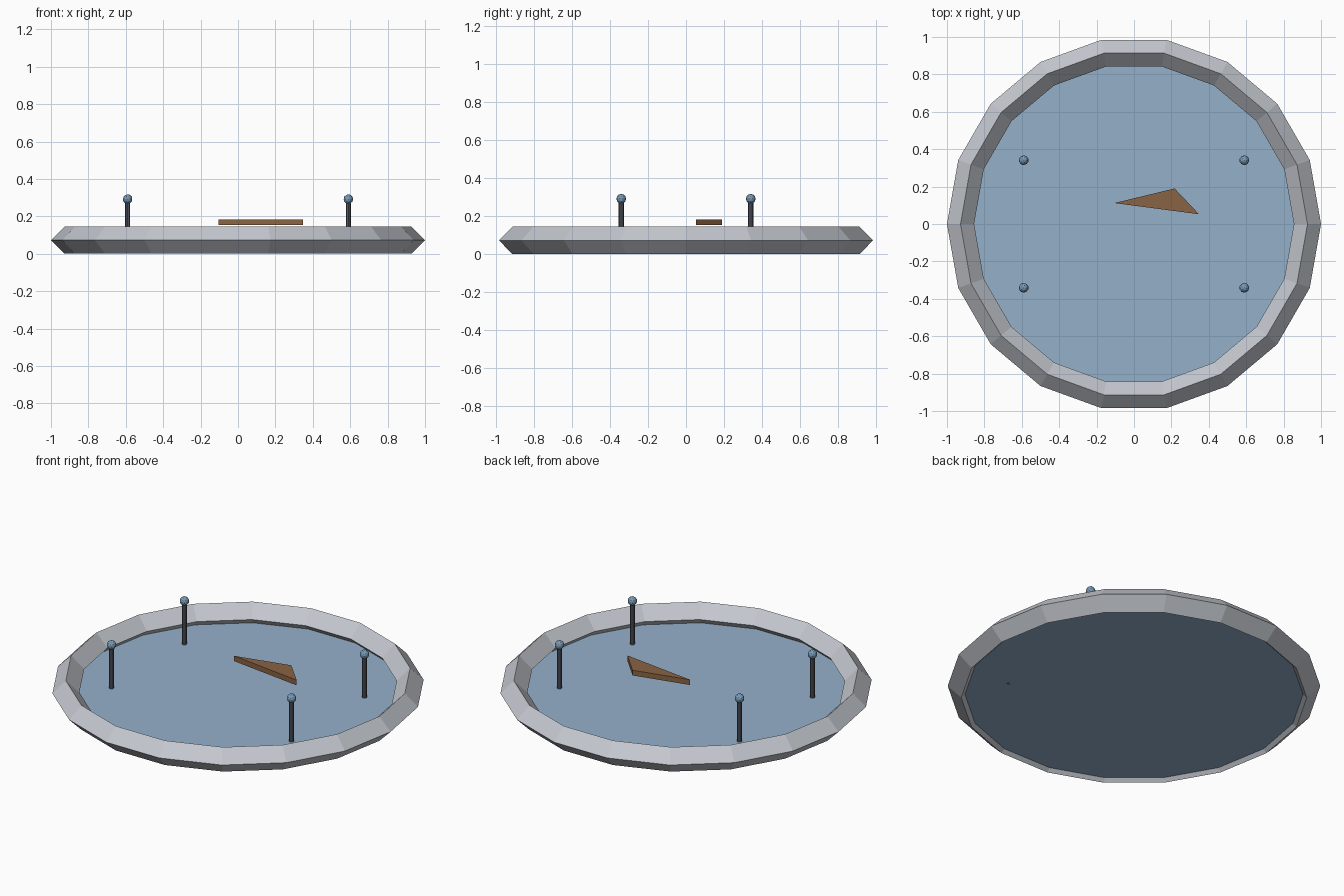
import bpy, bmesh, math

if "Cube" in bpy.data.objects:
    bpy.data.objects.remove(bpy.data.objects["Cube"])


def material(name, rgb):
    m = bpy.data.materials.new(name)
    m.diffuse_color = (*rgb, 1)
    m.use_nodes = True
    m.node_tree.nodes["Principled BSDF"].inputs["Base Color"].default_value = m.diffuse_color
    return m


stone = material("pale stone", (0.55, 0.575, 0.62))
water_blue = material("water blue", (0.30, 0.44, 0.59))
metal = material("dark metal", (0.09, 0.10, 0.12))
glass = material("lamp blue", (0.19, 0.33, 0.48))
wood = material("brown wood", (0.25, 0.125, 0.056))


def finish(name, mat):
    o = bpy.context.object
    o.name = name
    o.data.materials.append(mat)
    return o


# Rim: ring with a diamond cross-section
R, r = 0.9275, 0.0725
bpy.ops.mesh.primitive_torus_add(major_segments=18, minor_segments=4,
                                 major_radius=R, minor_radius=r,
                                 location=(0, 0, r))
finish("pool_rim", stone)

# Water: thin disc whose edge is buried in the rim
WATER_LOW, WATER_TOP = 0.02, 0.037
bpy.ops.mesh.primitive_cylinder_add(vertices=18, radius=0.912,
                                    depth=WATER_TOP - WATER_LOW,
                                    location=(0, 0, (WATER_TOP + WATER_LOW) / 2),
                                    rotation=(0, 0, math.radians(10)))
finish("water", water_blue)

# Four posts with faceted ball tops
LAMP_Z = 0.292
for sx in (-1, 1):
    for sy in (-1, 1):
        x, y = sx * 0.59, sy * 0.341
        bpy.ops.mesh.primitive_cylinder_add(vertices=8, radius=0.0135,
                                            depth=LAMP_Z - WATER_LOW,
                                            location=(x, y, (LAMP_Z + WATER_LOW) / 2))
        finish("post", metal)
        bpy.ops.mesh.primitive_ico_sphere_add(subdivisions=2, radius=0.026,
                                              location=(x, y, LAMP_Z))
        finish("post_ball", glass)

# Floating triangular board
bm = bmesh.new()
corners = [(-0.105, 0.112), (0.348, 0.052), (0.217, 0.19)]
face = bm.faces.new([bm.verts.new((x, y, 0.153)) for x, y in corners])
top = bmesh.ops.extrude_face_region(bm, geom=[face])
bmesh.ops.translate(bm, vec=(0, 0, 0.031),
                    verts=[g for g in top["geom"] if isinstance(g, bmesh.types.BMVert)])
bmesh.ops.recalc_face_normals(bm, faces=bm.faces)
mesh = bpy.data.meshes.new("board")
bm.to_mesh(mesh)
bm.free()
mesh.materials.append(wood)
bpy.context.collection.objects.link(bpy.data.objects.new("triangular_board", mesh))
